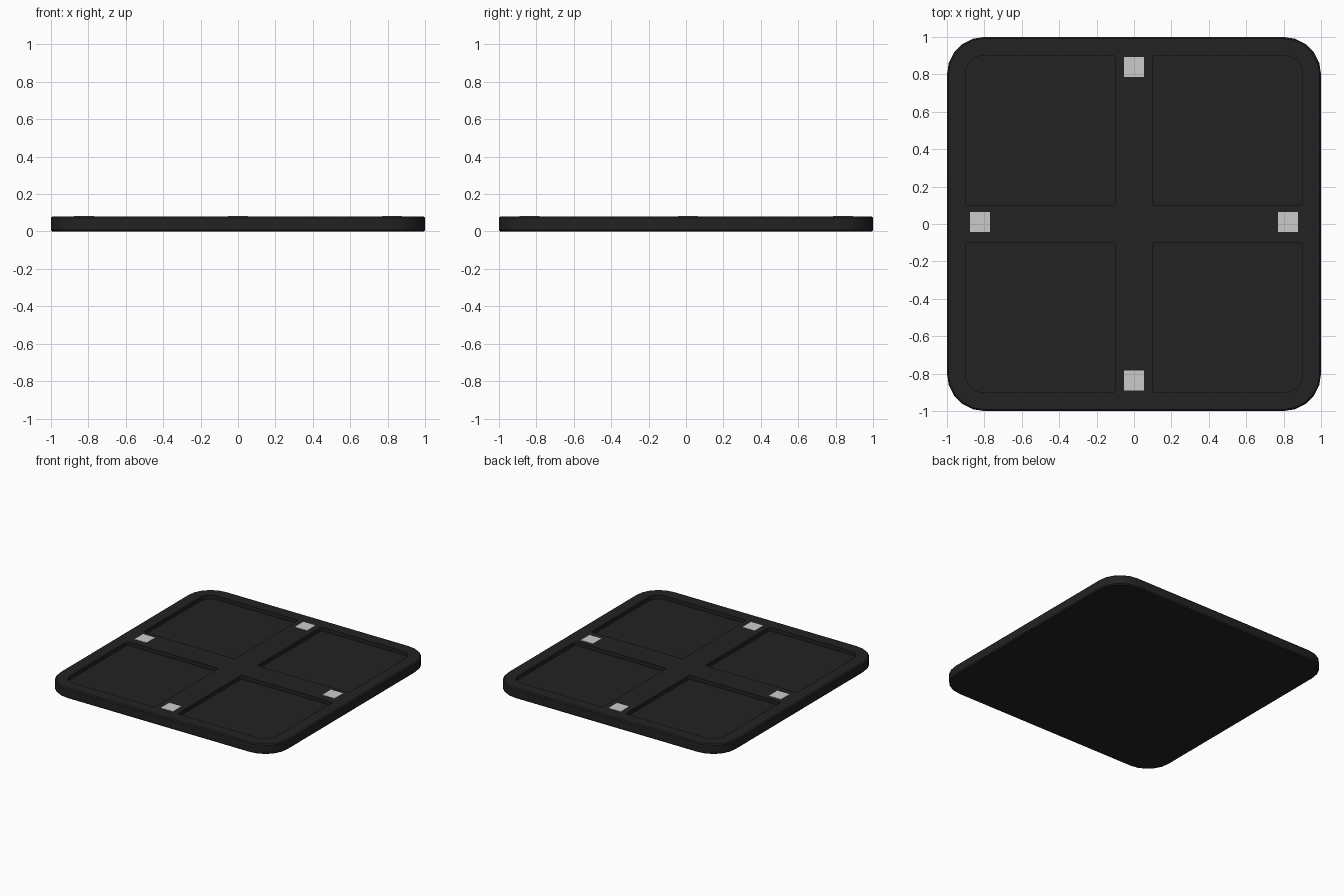
import bpy
import bmesh
from math import cos, sin, pi

cube = bpy.data.objects.get("Cube")
if cube:
    bpy.data.objects.remove(cube, do_unlink=True)

HEIGHT = 0.08
FLOOR = 0.05
EDGE = 0.008


def make_material(name, value):
    mat = bpy.data.materials.new(name)
    mat.use_nodes = True
    colour = (value, value, value, 1)
    mat.diffuse_color = colour
    mat.node_tree.nodes["Principled BSDF"].inputs["Base Color"].default_value = colour
    return mat


def add_object(name, bm, mat):
    mesh = bpy.data.meshes.new(name)
    bm.to_mesh(mesh)
    bm.free()
    mesh.materials.append(mat)
    obj = bpy.data.objects.new(name, mesh)
    bpy.context.collection.objects.link(obj)
    return obj


def rounded_loop(bm, cx, cy, half, radii, z, steps=5):
    """Ring of vertices round a square; radii run anticlockwise from +x +y."""
    signs = ((1, 1), (-1, 1), (-1, -1), (1, -1))
    ring = []
    for corner, ((sx, sy), r) in enumerate(zip(signs, radii)):
        for i in range(steps + 1):
            a = (corner + i / steps) * pi / 2
            ring.append(bm.verts.new((cx + sx * (half - r) + r * cos(a),
                                      cy + sy * (half - r) + r * sin(a), z)))
    return ring


def skin(bm, lower, upper):
    n = len(lower)
    for i in range(n):
        j = (i + 1) % n
        bm.faces.new((lower[i], lower[j], upper[j], upper[i]))


def ring_edges(bm, ring):
    return [bm.edges.get((v, ring[i - 1])) for i, v in enumerate(ring)]


dark = make_material("charcoal", 0.016)
pale = make_material("light grey", 0.6)

# Tray body with softened rims
bm = bmesh.new()
rings = []
for inset, z in ((EDGE, 0), (0, EDGE), (0, HEIGHT - EDGE), (EDGE, HEIGHT)):
    rings.append(rounded_loop(bm, 0, 0, 1 - inset, [0.2 - inset] * 4, z))
for lower, upper in zip(rings, rings[1:]):
    skin(bm, lower, upper)
bm.faces.new(rings[0][::-1])
top_edges = ring_edges(bm, rings[-1])

# Four recessed pockets, each with one broad outer corner
for corner, (sx, sy) in enumerate(((1, 1), (-1, 1), (-1, -1), (1, -1))):
    radii = [0.09 if i == corner else 0.012 for i in range(4)]
    rim = rounded_loop(bm, sx * 0.5, sy * 0.5, 0.4, radii, HEIGHT)
    base = rounded_loop(bm, sx * 0.5, sy * 0.5, 0.4, radii, FLOOR)
    skin(bm, rim, base)
    bm.faces.new(base)
    top_edges += ring_edges(bm, rim)

# Flat top surface around the pockets
bmesh.ops.triangle_fill(bm, edges=top_edges, use_beauty=True, normal=(0, 0, 1))
bmesh.ops.recalc_face_normals(bm, faces=bm.faces)
tray = add_object("tray", bm, dark)
bpy.context.view_layer.objects.active = tray
tray.select_set(True)
bpy.ops.object.shade_smooth_by_angle(angle=pi / 6)

# Square pads midway along each side
pads = {"left": (0.823, 0.01), "right": (-0.823, 0.01),
        "back": (0, 0.84), "front": (0, -0.837)}
for side, (x, y) in pads.items():
    bm = bmesh.new()
    bmesh.ops.create_cube(bm, size=1)
    bmesh.ops.scale(bm, vec=(0.107, 0.107, 0.004), verts=bm.verts)
    bmesh.ops.translate(bm, vec=(x, y, HEIGHT), verts=bm.verts)
    add_object(side + "_pad", bm, pale)
